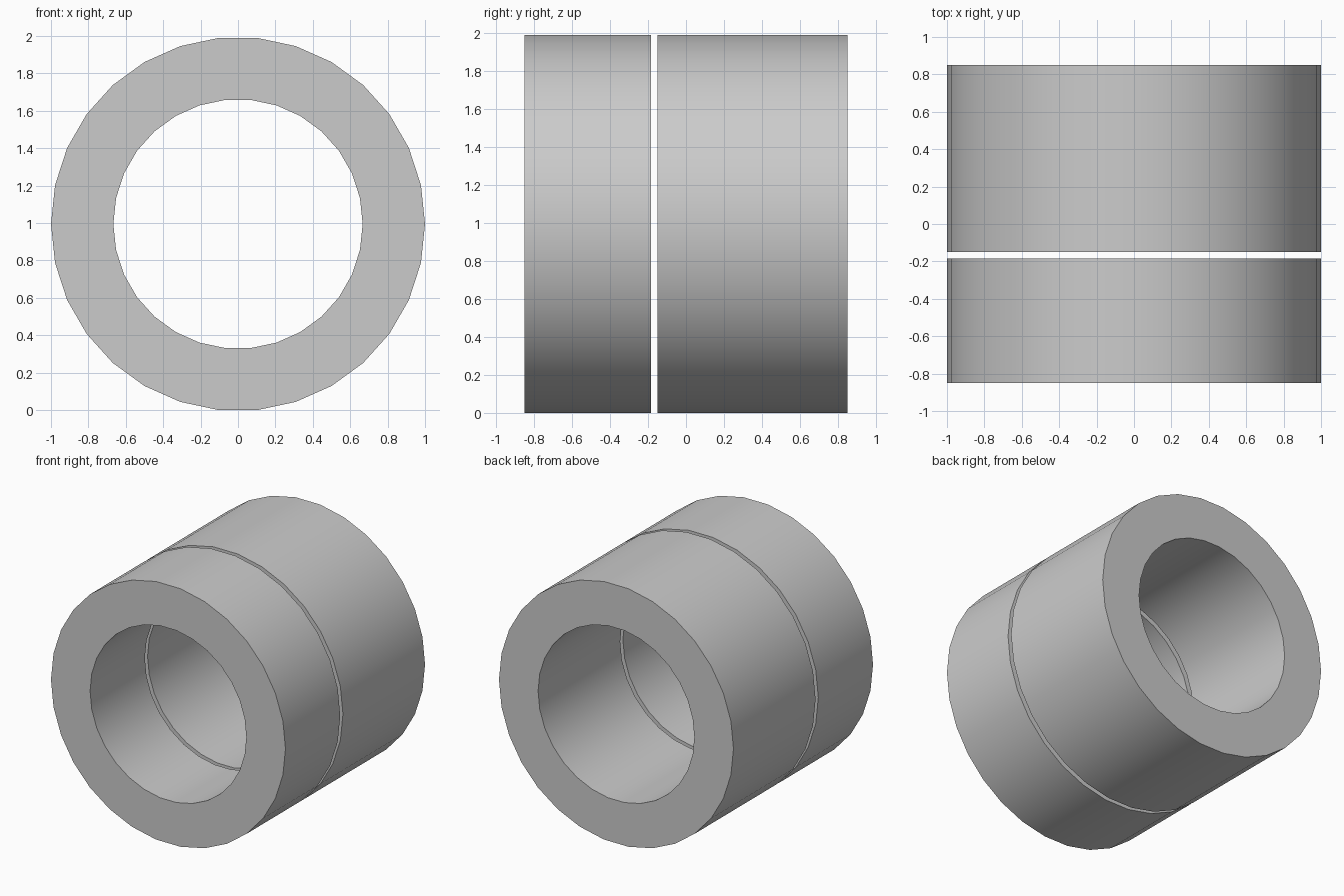
import bpy, bmesh
from math import cos, sin, tau, radians

if "Cube" in bpy.data.objects:
    bpy.data.objects.remove(bpy.data.objects["Cube"])

SIDES, OUTER, INNER = 30, 1.0, 2 / 3
CENTRE_Z = OUTER * cos(radians(6))   # flat facet rests on the ground


def tube(name, y0, y1):
    """Hollow cylinder along y between y0 and y1."""
    bm = bmesh.new()
    # Rectangular wall section swept around the axis
    section = [(OUTER, y0), (OUTER, y1), (INNER, y1), (INNER, y0)]
    rings = [[bm.verts.new((r * cos(tau * i / SIDES), y, CENTRE_Z + r * sin(tau * i / SIDES)))
              for r, y in section] for i in range(SIDES)]
    for i in range(SIDES):
        a, b = rings[i], rings[(i + 1) % SIDES]
        for j in range(4):
            k = (j + 1) % 4
            bm.faces.new((a[j], a[k], b[k], b[j]))
    bmesh.ops.recalc_face_normals(bm, faces=bm.faces)
    mesh = bpy.data.meshes.new(name)
    bm.to_mesh(mesh)
    bm.free()
    obj = bpy.data.objects.new(name, mesh)
    bpy.context.collection.objects.link(obj)
    # Smooth walls, sharp rims
    bpy.ops.object.select_all(action='DESELECT')
    obj.select_set(True)
    bpy.context.view_layer.objects.active = obj
    bpy.ops.object.shade_smooth_by_angle(angle=radians(30))


# Short front sleeve and longer rear sleeve with a thin gap between
tube("front_sleeve", -0.85, -0.1833)
tube("rear_sleeve", -0.15, 0.85)
